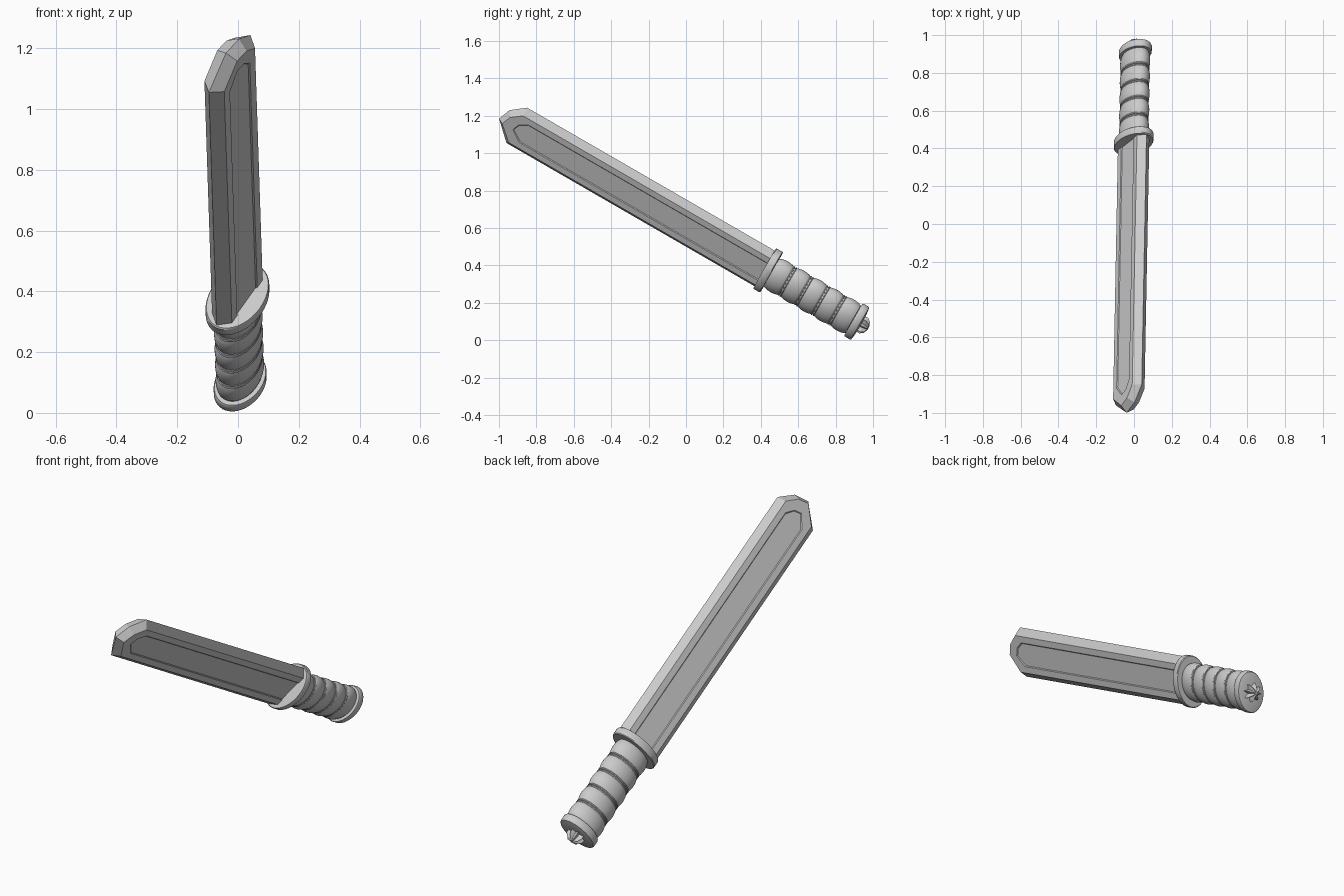
import bpy, bmesh
from math import sin, cos, pi, radians
from mathutils import Matrix, Vector

old = bpy.data.objects.get("Cube")
if old:
    bpy.data.objects.remove(old, do_unlink=True)

grey = bpy.data.materials.new("plain grey")
grey.use_nodes = True
grey.diffuse_color = (0.6, 0.6, 0.6, 1)
grey.node_tree.nodes["Principled BSDF"].inputs["Base Color"].default_value = (0.6, 0.6, 0.6, 1)

# Pose: local x = blade thickness, y = blade width, z = towards the tip
tilt, roll = radians(30), radians(32)
up = Vector((0, sin(tilt), cos(tilt)))
along = Vector((-0.0165, -cos(tilt), sin(tilt))).normalized()
side = up.cross(along)
axes = Matrix((side, up, along)).transposed() @ Matrix.Rotation(-roll, 3, 'Z')
POSE = Matrix.Translation((-0.005, 0.2715, 0.470)) @ axes.to_4x4()


def finish(name, bm, smooth=False):
    bmesh.ops.recalc_face_normals(bm, faces=bm.faces)
    mesh = bpy.data.meshes.new(name)
    bm.to_mesh(mesh)
    bm.free()
    mesh.materials.append(grey)
    obj = bpy.data.objects.new(name, mesh)
    bpy.context.collection.objects.link(obj)
    obj.matrix_world = POSE
    if smooth:
        bpy.ops.object.select_all(action='DESELECT')
        obj.select_set(True)
        bpy.context.view_layer.objects.active = obj
        bpy.ops.object.shade_smooth_by_angle(angle=radians(35))
    return obj


def loft(bm, rings, closed=True):
    """Bridge successive rings of points and cap both ends."""
    loops = [[bm.verts.new(p) for p in ring] for ring in rings]
    n = len(loops[0])
    for a, b in zip(loops, loops[1:]):
        for i in range(n):
            j = (i + 1) % n
            bm.faces.new((a[i], a[j], b[j], b[i]))
    bm.faces.new(loops[0])
    bm.faces.new(loops[-1])


def oval(name, profile, half_t, half_w, sides=40):
    """Sweep a (scale, height) profile around an oval."""
    bm = bmesh.new()
    loft(bm, [[(half_t * k * cos(2 * pi * i / sides), half_w * k * sin(2 * pi * i / sides), z)
               for i in range(sides)] for k, z in profile])
    return finish(name, bm, True)


# Blade: ridge outline in the middle, bevelled to both flats, each with a sunk panel
BASE = -0.195


def outline(t, half, tip):
    return [(t, w, s) for w, s in [(-half, BASE), *tip, (half, BASE)]]


ridge = [(-0.129, 1.36), (-0.02, 1.458), (0.06, 1.432), (0.129, 1.356)]
rim = [(-0.0955, 1.35), (-0.013, 1.43), (0.045, 1.41), (0.0955, 1.353)]
panel = [(-0.062, 1.30), (-0.012, 1.365), (0.03, 1.35), (0.062, 1.305)]
floor = [(w * 0.93, s - 0.004) for w, s in panel]
half_layers = [(0.0385, 0.0955, rim), (0.0385, 0.062, panel), (0.0345, 0.0577, floor)]
layers = [outline(-t, h, p) for t, h, p in reversed(half_layers)]
layers += [outline(0, 0.129, ridge)]
layers += [outline(t, h, p) for t, h, p in half_layers]
bm = bmesh.new()
loft(bm, layers)
finish("blade", bm)

# Guard
oval("guard", [(0.7, -0.215), (0.97, -0.215), (1, -0.211), (1, -0.177), (0.97, -0.172), (0.7, -0.172)],
     0.09, 0.136)

# Grip: bulging segments with a thin double ring in every groove
top, bottom, count = -0.21, -0.722, 5
step = (top - bottom) / count
profile = []
for k in range(count):
    for i in range(9):
        f = i / 8
        profile.append((0.89 + 0.11 * sin(pi * f) ** 0.7, bottom + step * (k + 0.04 + 0.92 * f)))
oval("grip", profile, 0.069, 0.103)
for k in range(1, count):
    z = bottom + step * k
    for j, d in enumerate((-0.006, 0.006)):
        oval(f"grip_ring_{k}_{j + 1}", [(0.85, z + d - 0.005), (0.93, z + d - 0.004), (0.955, z + d),
                                        (0.93, z + d + 0.004), (0.85, z + d + 0.005)], 0.069, 0.103)

# Pommel cap
oval("pommel_cap", [(0.8, -0.72), (0.97, -0.72), (1, -0.725), (1, -0.755), (0.96, -0.762),
                    (0.86, -0.764), (0.5, -0.768)], 0.077, 0.109)

# Pommel star: eight-pointed stud with a raised centre
bm = bmesh.new()
star = []
for scale, z in ((1, -0.76), (1, -0.785), (0.7, -0.803), (0.25, -0.812)):
    star.append([((0.048 if i % 2 else 0.025) * scale * cos(pi * i / 8),
                  (0.048 if i % 2 else 0.025) * scale * sin(pi * i / 8), z) for i in range(16)])
loft(bm, star)
finish("pommel_star", bm)
